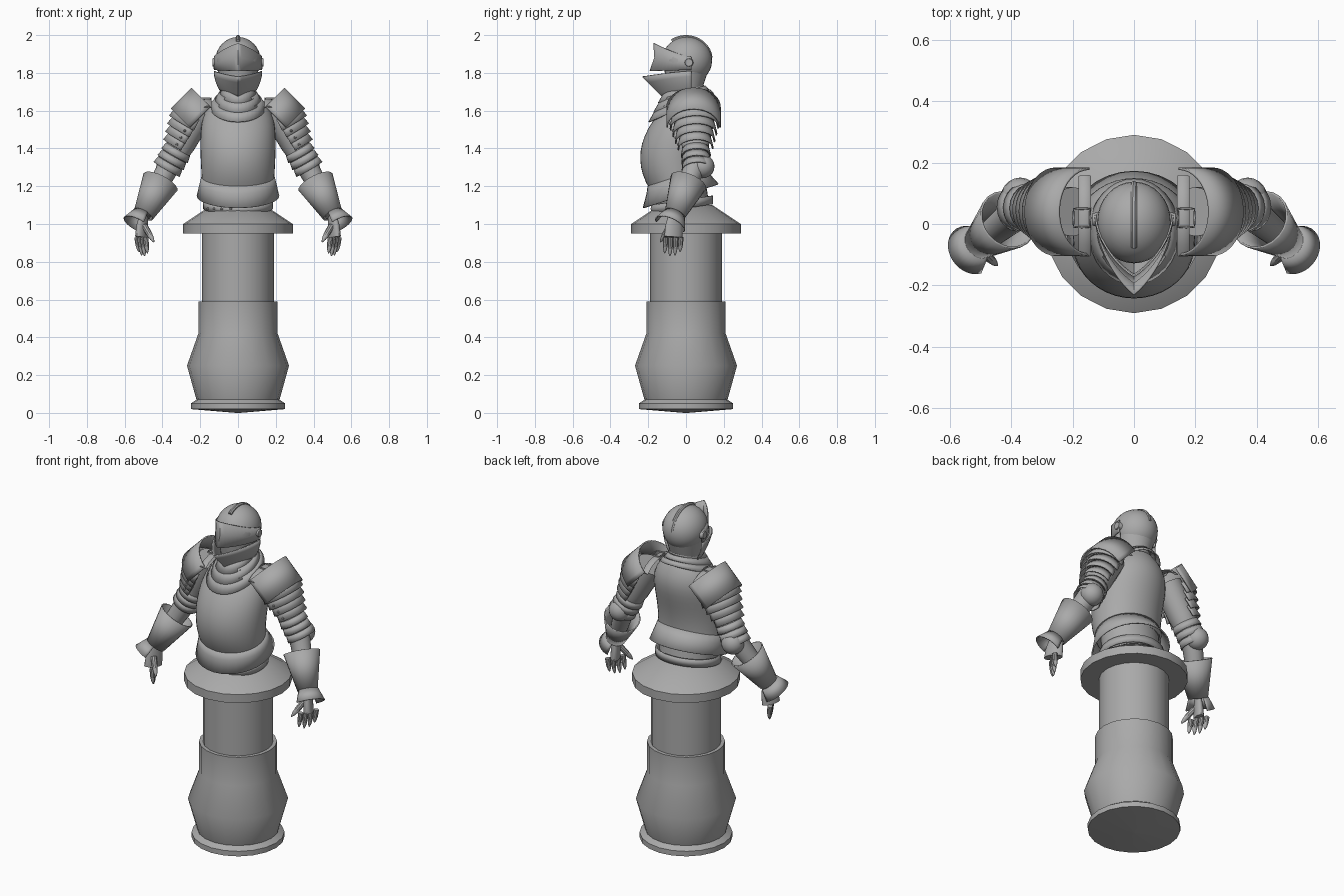
import bpy, bmesh
from math import sin, cos, pi, radians
from mathutils import Vector

if "Cube" in bpy.data.objects:
    bpy.data.objects.remove(bpy.data.objects["Cube"], do_unlink=True)

GREY = (.4, .4, .4, 1)
steel = bpy.data.materials.new("steel_grey")
steel.use_nodes = True
steel.diffuse_color = GREY
steel.node_tree.nodes["Principled BSDF"].inputs["Base Color"].default_value = GREY


def finish(name, bm, thick=0, mirror=False):
    bmesh.ops.recalc_face_normals(bm, faces=bm.faces)
    mesh = bpy.data.meshes.new(name)
    bm.to_mesh(mesh)
    bm.free()
    mesh.shade_smooth()
    mesh.set_sharp_from_angle(angle=radians(35))
    mesh.materials.append(steel)
    part = bpy.data.objects.new(name, mesh)
    bpy.context.collection.objects.link(part)
    if thick:
        shell = part.modifiers.new("thickness", "SOLIDIFY")
        shell.thickness, shell.offset = thick, 0
    if mirror:
        part.modifiers.new("mirror", "MIRROR")


def skin(name, rings, closed=True, caps=True, thick=0, mirror=False):
    """Bridge a list of equal point rings with quads."""
    bm = bmesh.new()
    loops = [[bm.verts.new(point) for point in ring] for ring in rings]
    count = len(loops[0])
    for lower, upper in zip(loops, loops[1:]):
        for i in range(count if closed else count - 1):
            j = (i + 1) % count
            bm.faces.new((lower[i], lower[j], upper[j], upper[i]))
    if closed and caps:
        bm.faces.new(loops[0])
        bm.faces.new(loops[-1])
    finish(name, bm, thick, mirror)


def hoops(name, rows, sides=32, **options):
    """Tilted oval rings: half width, front y, front z, back y, back z."""
    rings = []
    for width, front, front_z, back, back_z in rows:
        ring = []
        for i in range(sides):
            angle = 2 * pi * i / sides
            t = (1 - cos(angle)) / 2
            ring.append((width * sin(angle), front + (back - front) * t,
                         front_z + (back_z - front_z) * t))
        rings.append(ring)
    skin(name, rings, **options)


def tube(name, path, out=(1, 0, .5), arc=180, flat=1, sides=20, mirror=True, **options):
    """Rings along (point, radius) pairs; arc is half the span around out."""
    points = [point for point, radius in path]
    last = len(points) - 1
    closed = arc == 180
    rings = []
    for i, (point, radius) in enumerate(path):
        along = (points[min(i + 1, last)] - points[max(i - 1, 0)]).normalized()
        up = Vector(out)
        up = (up - along * up.dot(along)).normalized()
        across = along.cross(up)
        ring = []
        for k in range(sides):
            angle = radians(arc) * (2 * k / (sides if closed else sides - 1) - 1)
            ring.append(point + across * radius * sin(angle) + up * radius * flat * cos(angle))
        rings.append(ring)
    skin(name, rings, closed=closed, mirror=mirror, **options)


def segment(name, start, end, start_radius, end_radius, **options):
    tube(name, [(start, start_radius), (end, end_radius)], **options)


def prow(name, rows, steps=25):
    """Keeled half shell: tip y, tip z, side z, half width."""
    rings = []
    for tip, tip_z, side_z, width in rows:
        ring = []
        for i in range(steps):
            angle = pi * (i / (steps - 1) - .5)
            keel = .6 * cos(angle) + .4 * (1 - abs(sin(angle)))
            ring.append((width * sin(angle), .03 + (tip - .03) * keel,
                         side_z + (tip_z - side_z) * keel ** 1.4))
        rings.append(ring)
    skin(name, rings, closed=False, thick=.006)


def ball(name, centre, size, mirror=False, sides=8):
    bm = bmesh.new()
    bmesh.ops.create_uvsphere(bm, u_segments=sides, v_segments=sides // 2, radius=1)
    for vert in bm.verts:
        vert.co = Vector(centre) + vert.co * Vector(size).to_tuple()[0] if len(set(size)) == 1 \
            else Vector(centre) + Vector(c * s for c, s in zip(vert.co, size))
    finish(name, bm, mirror=mirror)


def rivet(name, centre, mirror=False):
    ball(name, centre, [.007] * 3, mirror)


# Pedestal
profile = [(.01, 0), (.25, .02), (.25, .05), (.22, .07), (.27, .25), (.21, .42), (.21, .59),
           (.19, .59), (.19, .95), (.29, .95), (.29, 1), (.14, 1.1)]
hoops("pedestal", [(r, -r, z, r, z) for r, z in profile], sides=20)

# Hips and riveted belt
hoops("hips", [(.16, -.16, 1, .13, 1.06), (.17, -.17, 1.2, .1, 1.25)])
hoops("belt", [(.18, -.18, z, .14, z + .05) for z in (1.055, 1.1)], caps=False, thick=.008)
for i in range(4):
    angle = radians(12 + 16 * i)
    rivet("belt_rivet", (-.184 * sin(angle), -.02 - .165 * cos(angle), 1.08))

# Cuirass bulges at the chest and rounds in at the shoulders
rows = []
for i in range(13):
    t = i / 12
    rows.append((.19 * (1 + .05 * sin(pi * t) - t ** 7 / 2), -.19 - .3 * t + .43 * t * t,
                 1.18 + .49 * t, .1 + .05 * sin(pi * t * t), 1.25 + .45 * t))
hoops("cuirass", rows, sides=40)
hoops("waist_skirt", [(.19, -.2, 1.2, .1, 1.3), (.2, -.205, 1.16, .125, 1.26),
                      (.215, -.225, 1.085, .17, 1.21)], caps=False, thick=.008)

# Gorget of overlapping collars
for i in range(3):
    width = .145 - .025 * i
    rows = [(width - .025 * k, -width - .05 + .04 * k, 1.54 + .05 * i + .07 * k,
             width - .02 * k, 1.69 + .02 * (i + k)) for k in range(2)]
    hoops("gorget_collar", rows, caps=False, thick=.008)

# Buckled shoulder straps
arch = [radians(35 + 20 * i) for i in range(7)]
tube("shoulder_strap", [(Vector((.16, .02 - .15 * cos(a), 1.56 + .1 * sin(a))), .02) for a in arch],
     out=(0, 0, 1), flat=.3, sides=8)
for dx, dy in ((1, 0), (-1, 0), (0, 1), (0, -1)):
    ball("strap_buckle", (.17 + .027 * dx, .02 + .03 * dy, 1.665),
         (.004 + .026 * abs(dy), .004 + .026 * abs(dx), .006), mirror=True)

# Helmet
ball("helmet_skull", (0, .005, 1.865), (.12, .133, .125), sides=32)
hoops("helmet_neck", [(.08, -.09, 1.66, .08, 1.7), (.115, -.12, 1.85, .13, 1.85)])
arch = [radians(5 + 10 * i) for i in range(13)]
tube("helmet_crest", [(Vector((0, .13 * cos(a), 1.87 + .12 * sin(a))), .011) for a in arch],
     sides=8, mirror=False)
prow("visor", [(-.17, 1.957, 1.885, .125), (-.165, 1.88, 1.85, .127), (-.19, 1.81, 1.815, .125)])
chin = [i / 4 for i in range(5)]
prow("visor_chin", [(-.23 + .12 * t, 1.78 - .12 * t, 1.81 - .11 * t, .125 - .035 * t * t) for t in chin])
pivot = Vector((.11, .015, 1.855))
segment("visor_pivot", pivot, pivot + Vector((.025, 0, 0)), .025, .02, out=(0, 0, 1))

# Arms hang from named joints
shoulder = Vector((.2, .04, 1.6))
elbow = Vector((.36, .055, 1.32))
wrist = Vector((.5, -.06, 1.05))
middle = shoulder.lerp(elbow, .6)
tube("arm", [(shoulder, .08), (middle, .075), (elbow, .06), (wrist, .04)])

# Shoulder plates
segment("pauldron", Vector((.145, .04, 1.62)), Vector((.255, .04, 1.51)), .14, .14,
        arc=90, thick=.008)
for i in range(4):
    low, radius = .32 + .13 * i, .128 - .012 * i
    bottom = shoulder.lerp(elbow, low)
    segment("shoulder_lame", shoulder.lerp(elbow, low - .2), bottom, radius - .012, radius,
            arc=100, thick=.007)
    rivet("lame_rivet", bottom + Vector((.01, -radius, .02)), mirror=True)

# Elbow guard
for i in range(3):
    low = .85 + .13 * i
    segment("elbow_band", shoulder.lerp(elbow, low - .12), shoulder.lerp(elbow, low), .07, .077,
            caps=False, thick=.006)
ball("elbow_cap", elbow + Vector((.01, .033, -.015)), [.063] * 3, mirror=True, sides=20)

# Gauntlet cuff and flared hand guard
segment("gauntlet_cuff", elbow.lerp(wrist, .36), wrist, .097, .052, caps=False, thick=.007)
segment("hand_guard", wrist, wrist + Vector((.03, -.025, -.055)), .056, .082,
        arc=105, thick=.006)


# Hands
def digit(name, base, tip, radius):
    """Rounded finger from base to tip."""
    tube(name, [(base.lerp(tip, s), radius * (1.2 - s ** 4)) for s in (0, .5, .8, .95, 1)], sides=10)


knuckles = Vector((.512, -.067, .93))
tube("palm", [(wrist, .035), (wrist.lerp(knuckles, .5), .05), (knuckles, .053)],
     out=(1, .5, 0), flat=.5)
for i, lift in enumerate((.015, 0, .004, .022)):
    base = knuckles + Vector((.015, .027, 0)) * (i - 1.5)
    digit("finger", base, base + Vector((-.01, -.005, lift - .1)), .012)
digit("thumb", wrist + Vector((-.005, -.025, -.06)), Vector((.445, -.135, .905)), .014)
